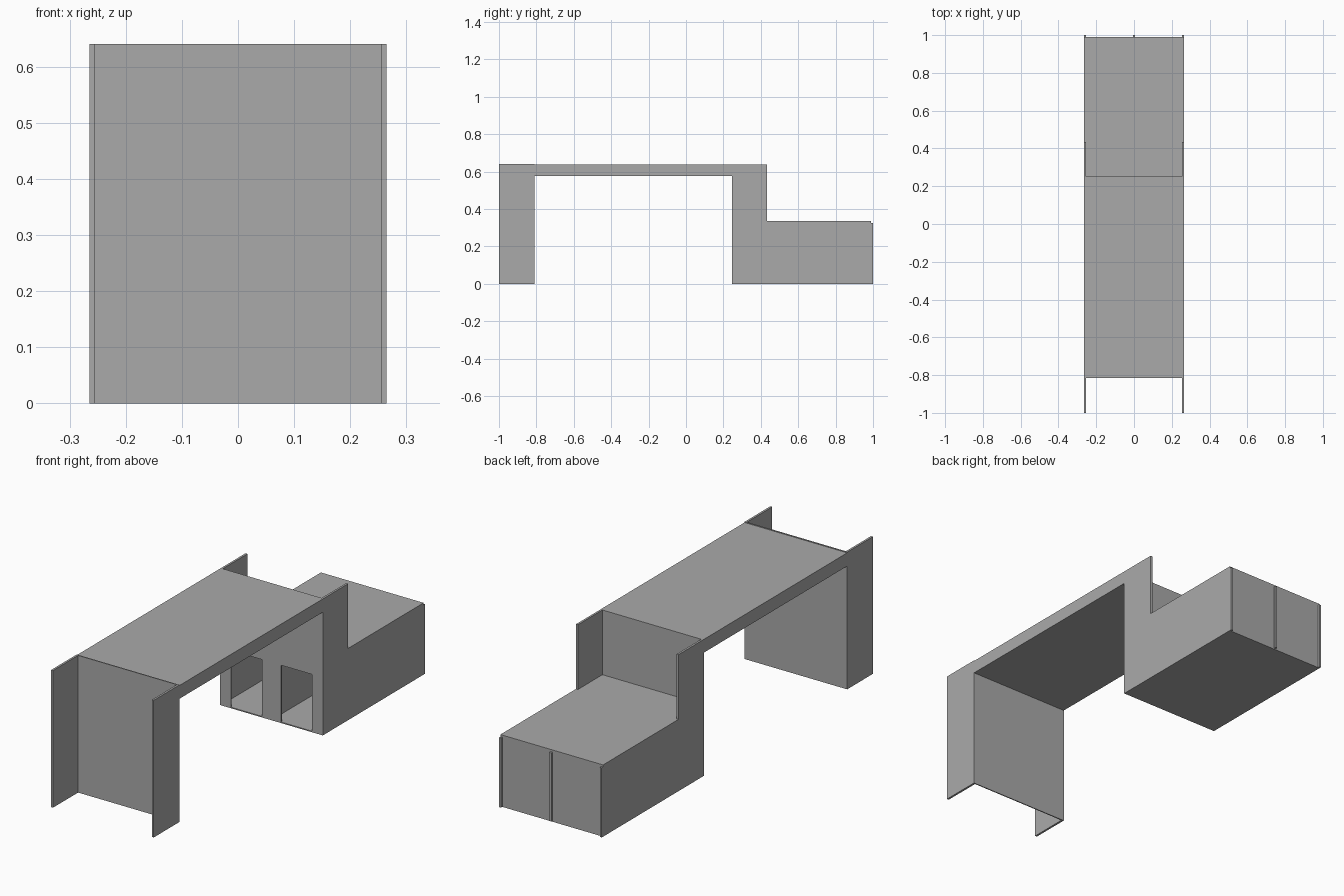
import bpy, bmesh
from mathutils import Vector

if "Cube" in bpy.data.objects:
    bpy.data.objects.remove(bpy.data.objects["Cube"])

W = 0.265    # half of the overall width
T = 0.01     # side board thickness
D = 0.005    # thin board thickness

grey = bpy.data.materials.new("plain_grey")
grey.diffuse_color = (0.4, 0.4, 0.4, 1)
grey.use_nodes = True
grey.node_tree.nodes["Principled BSDF"].inputs["Base Color"].default_value = grey.diffuse_color


def prism(name, outline, push):
    """Flat outline pushed along a vector into a closed board."""
    bm = bmesh.new()
    face = bm.faces.new([bm.verts.new(p) for p in outline])
    ext = bmesh.ops.extrude_face_region(bm, geom=[face], use_keep_orig=True)
    moved = [v for v in ext["geom"] if isinstance(v, bmesh.types.BMVert)]
    bmesh.ops.translate(bm, verts=moved, vec=Vector(push))
    bmesh.ops.recalc_face_normals(bm, faces=bm.faces)
    mesh = bpy.data.meshes.new(name)
    bm.to_mesh(mesh)
    bm.free()
    mesh.materials.append(grey)
    obj = bpy.data.objects.new(name, mesh)
    bpy.context.collection.objects.link(obj)
    return obj


def box(name, x0, x1, y0, y1, z0, z1):
    return prism(name, [(x0, y0, z0), (x1, y0, z0), (x1, y1, z0), (x0, y1, z0)],
                 (0, 0, z1 - z0))


# Side boards: leg, rail, post and low cabinet side in one outline
profile = [(-1, 0), (-0.81, 0), (-0.81, 0.575), (0.247, 0.575), (0.247, 0),
           (1, 0), (1, 0.325), (0.433, 0.325), (0.433, 0.637),
           (-0.81, 0.637), (-0.81, 0.64), (-1, 0.64)]
for name, x in (("left_side", -W), ("right_side", W - T)):
    prism(name, [(x, y, z) for y, z in profile], (T, 0, 0))

inner = W - T
# Desk top and upright front board
box("desk_top", -inner, inner, -0.81, 0.252, 0.575, 0.637)
box("front_board", -inner, inner, -0.81 - D, -0.81, 0, 0.64)

# Upright board with two openings into the cabinet
comb = [(-inner, 0), (-0.21, 0), (-0.21, 0.27), (-0.05, 0.27), (-0.05, 0),
        (0.05, 0), (0.05, 0.27), (0.21, 0.27), (0.21, 0), (inner, 0),
        (inner, 0.637), (-inner, 0.637)]
prism("opening_board", [(x, 0.247, z) for x, z in comb], (0, D, 0))

# Low cabinet: lid over the sides, floor, middle divider, back boards
box("cabinet_lid", -inner, inner, 0.252, 0.433, 0.325, 0.335)
box("cabinet_lid_rear", -W, W, 0.433, 0.99, 0.325, 0.335)
box("cabinet_floor", -inner, inner, 0.247, 0.99, 0, D)
box("divider", -D, D, 0.252, 1.0, D, 0.325)
for name, x0, x1 in (("left_back", -inner, -D), ("right_back", D, inner)):
    box(name, x0, x1, 0.985, 0.99, D, 0.325)
